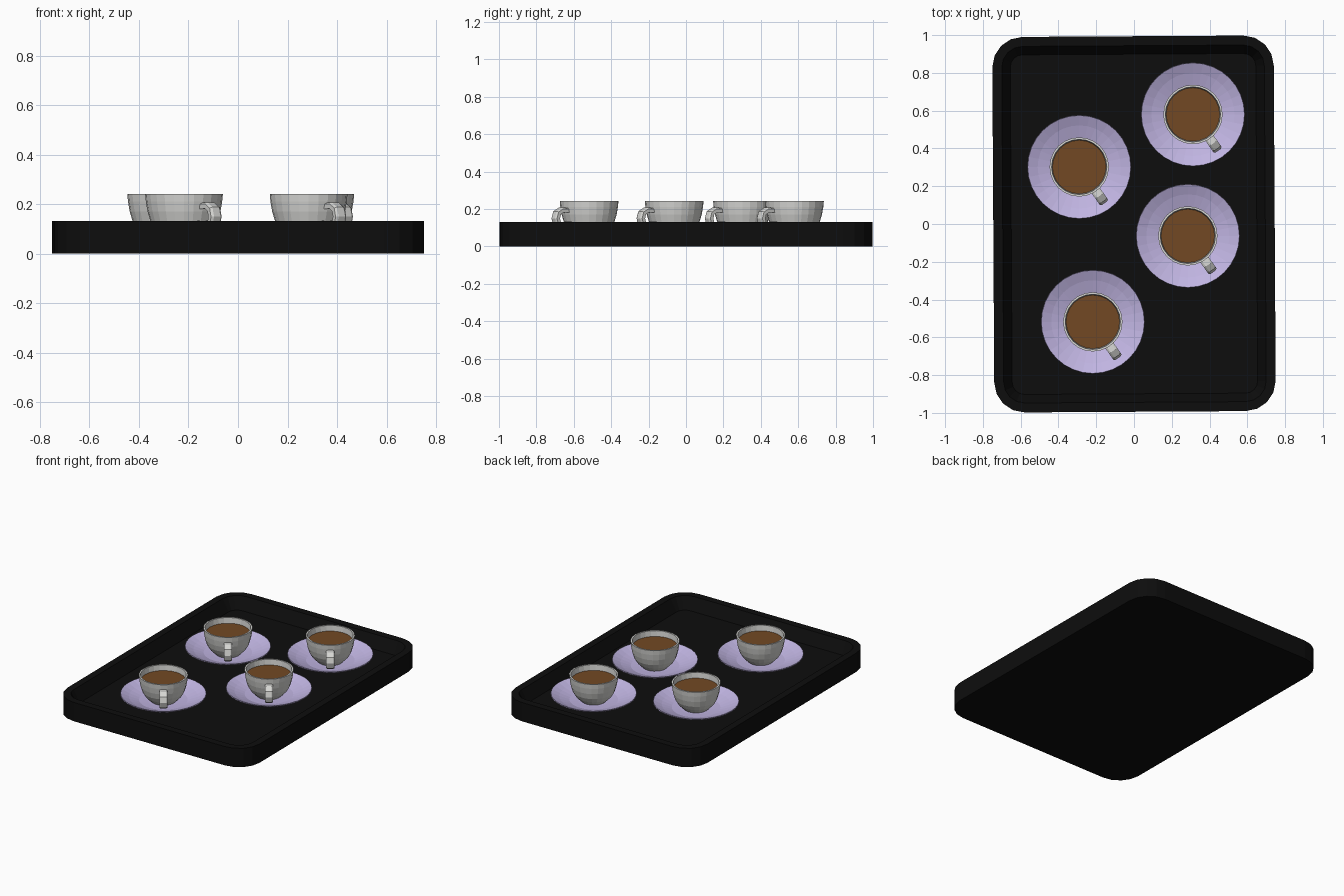
import bpy, bmesh, math
from mathutils import Vector

if "Cube" in bpy.data.objects:
    bpy.data.objects.remove(bpy.data.objects["Cube"])


def material(name, rgb):
    m = bpy.data.materials.new(name)
    m.diffuse_color = (*rgb, 1)
    m.use_nodes = True
    m.node_tree.nodes["Principled BSDF"].inputs["Base Color"].default_value = m.diffuse_color
    return m


BLACK = material("tray black", (0.004, 0.004, 0.004))
LAVENDER = material("saucer lavender", (0.53, 0.46, 0.76))
CHINA = material("china white", (0.68, 0.68, 0.66))
COFFEE = material("coffee brown", (0.17, 0.066, 0.017))


def loft(name, rings, mat, closed=False):
    """Skin a list of equal-length rings; cap the ends, or join last to first."""
    bm = bmesh.new()
    vs = [[bm.verts.new(p) for p in r] for r in rings]
    n = len(vs[0])
    pairs = list(zip(vs, vs[1:]))
    if closed:
        pairs.append((vs[-1], vs[0]))
    for a, b in pairs:
        for i in range(n):
            j = (i + 1) % n
            bm.faces.new((a[i], a[j], b[j], b[i]))
    if not closed:
        bm.faces.new(vs[0][::-1])
        bm.faces.new(vs[-1])
    bmesh.ops.recalc_face_normals(bm, faces=bm.faces)
    me = bpy.data.meshes.new(name)
    bm.to_mesh(me)
    bm.free()
    me.materials.append(mat)
    ob = bpy.data.objects.new(name, me)
    bpy.context.collection.objects.link(ob)
    return ob


def rounded_rect(inset, z, hx=0.745, hy=0.994, radius=0.16, seg=4):
    r = radius - inset
    pts = []
    for k, (sx, sy) in enumerate(((1, 1), (-1, 1), (-1, -1), (1, -1))):
        for i in range(seg + 1):
            a = math.pi / 2 * (k + i / seg)
            pts.append((sx * (hx - radius) + r * math.cos(a),
                        sy * (hy - radius) + r * math.sin(a), z))
    return pts


def lathe(name, profile, sides, mat, at):
    rings = [[(at[0] + r * math.cos(2 * math.pi * i / sides),
               at[1] + r * math.sin(2 * math.pi * i / sides), z)
              for i in range(sides)] for r, z in profile]
    return loft(name, rings, mat)


# tray with raised rim and sloped inner wall, turned very slightly
FLOOR = 0.05
tray = loft("tray", [rounded_rect(0, 0), rounded_rect(0, 0.132),
                     rounded_rect(0.05, 0.132), rounded_rect(0.095, FLOOR)], BLACK)
tray.rotation_euler.z = 0.006

SAUCER = [(0.12, FLOOR), (0.16, 0.057), (0.225, 0.08), (0.275, 0.106),
          (0.273, 0.112), (0.22, 0.088), (0.155, 0.066), (0.10, 0.062)]
CUP = [(0.08, 0.062), (0.095, 0.076), (0.118, 0.1), (0.135, 0.13), (0.147, 0.17),
       (0.154, 0.21), (0.157, 0.242), (0.146, 0.242), (0.142, 0.205),
       (0.13, 0.15), (0.09, 0.09)]
# handle centre line as (radius, height)
HANDLE = [(0.143, 0.193), (0.185, 0.195), (0.212, 0.18), (0.221, 0.15),
          (0.212, 0.118), (0.19, 0.104), (0.16, 0.112), (0.126, 0.122)]
HANDLE_ANGLE = math.radians(-55)


def handle(name, at):
    out = Vector((math.cos(HANDLE_ANGLE), math.sin(HANDLE_ANGLE), 0))
    side = Vector((-out.y, out.x, 0))
    base = Vector((at[0], at[1], 0))
    rings = []
    for i, (r, z) in enumerate(HANDLE):
        r0, z0 = HANDLE[max(i - 1, 0)]
        r1, z1 = HANDLE[min(i + 1, len(HANDLE) - 1)]
        t = Vector((r1 - r0, z1 - z0)).normalized()
        nrm = out * -t.y + Vector((0, 0, 1)) * t.x
        c = base + out * r + Vector((0, 0, z))
        rings.append([c + side * a * 0.026 + nrm * b * 0.013
                      for a, b in ((-1, -1), (1, -1), (1, 0.5), (0.6, 1),
                                   (-0.6, 1), (-1, 0.5))])
    return loft(name, rings, CHINA)


# four cups of coffee on saucers
for n, at in enumerate(((-0.29, 0.302), (0.312, 0.58), (0.285, -0.063), (-0.218, -0.518)), 1):
    lathe(f"saucer_{n}", SAUCER, 32, LAVENDER, at)
    lathe(f"cup_{n}", CUP, 24, CHINA, at)
    lathe(f"coffee_{n}", [(0.138, 0.195), (0.1435, 0.204)], 24, COFFEE, at)
    handle(f"cup_handle_{n}", at)
